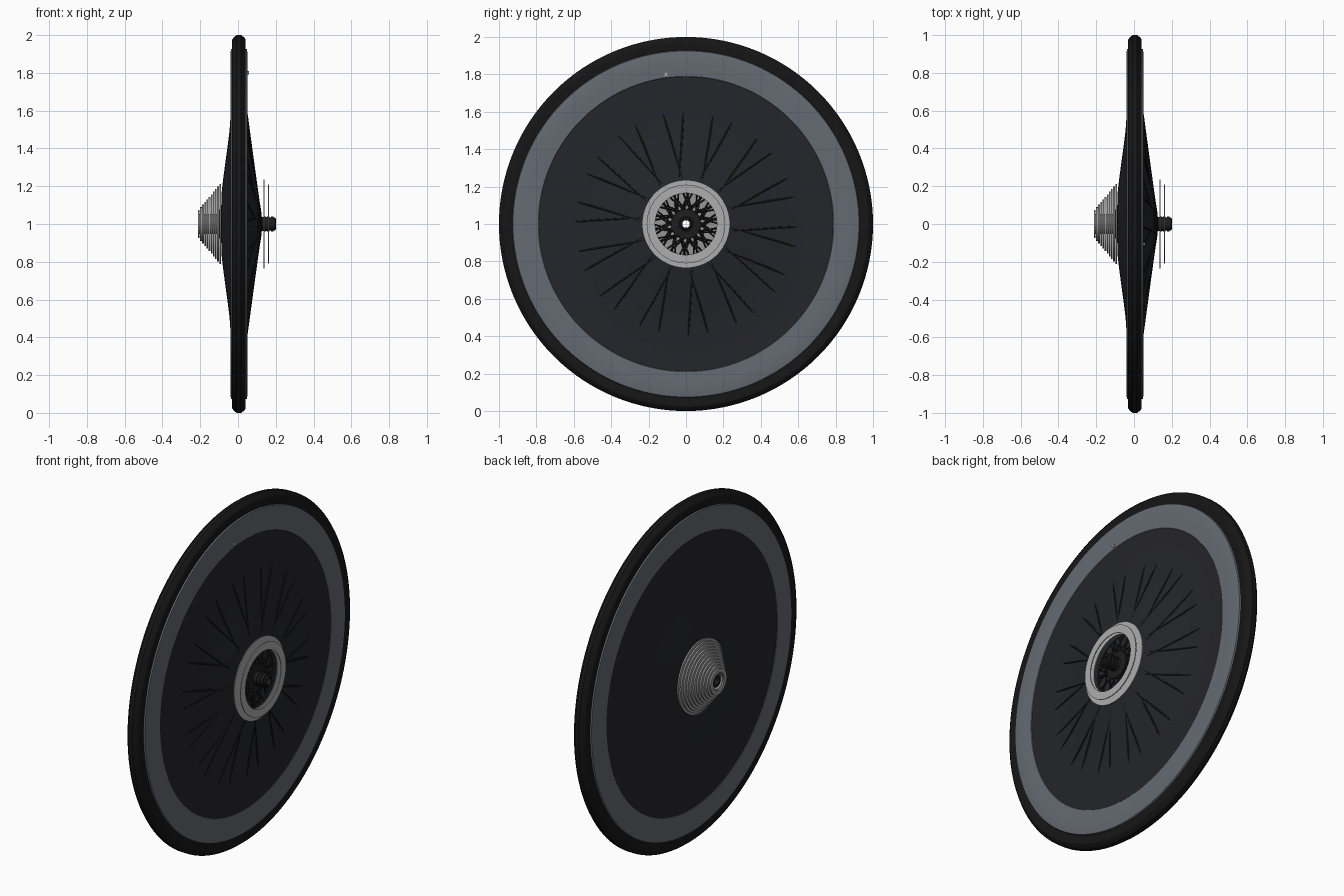
import bpy, bmesh, math
from mathutils import Vector

if "Cube" in bpy.data.objects:
    bpy.data.objects.remove(bpy.data.objects["Cube"])

CX = 0.005  # wheel mid-plane


def material(name, r, g, b):
    m = bpy.data.materials.new(name)
    m.diffuse_color = (r, g, b, 1)
    m.use_nodes = True
    m.node_tree.nodes["Principled BSDF"].inputs["Base Color"].default_value = m.diffuse_color
    return m


RUBBER = material("rubber", 0.008, 0.008, 0.008)
CARBON = material("carbon", 0.018, 0.019, 0.023)
SLATE = material("slate", 0.13, 0.145, 0.17)
BLACK = material("black_metal", 0.012, 0.012, 0.013)
STEEL = material("steel", 0.42, 0.42, 0.43)
GEAR = material("gear", 0.3, 0.3, 0.3)


def finish(name, bm, mat, smooth=True):
    bmesh.ops.recalc_face_normals(bm, faces=bm.faces)
    me = bpy.data.meshes.new(name)
    bm.to_mesh(me)
    bm.free()
    me.materials.append(mat)
    ob = bpy.data.objects.new(name, me)
    bpy.context.collection.objects.link(ob)
    if smooth:
        bpy.ops.object.select_all(action='DESELECT')
        ob.select_set(True)
        bpy.context.view_layer.objects.active = ob
        bpy.ops.object.shade_smooth_by_angle(angle=math.radians(30))
    return ob


def lathe(name, profile, mat, n=128, closed=True):
    """Spin (x, radius) points round the axle line."""
    bm = bmesh.new()
    rings = []
    for i in range(n):
        a = 2 * math.pi * i / n
        rings.append([bm.verts.new((x, r * math.cos(a), 1 + r * math.sin(a))) for x, r in profile])
    count = len(profile)
    for i in range(n):
        p, q = rings[i], rings[(i + 1) % n]
        for j in range(count if closed else count - 1):
            k = (j + 1) % count
            bm.faces.new((p[j], p[k], q[k], q[j]))
    return finish(name, bm, mat)


def ring(name, x0, x1, r0, r1, mat, n=96):
    return lathe(name, [(x0, r0), (x1, r0), (x1, r1), (x0, r1)], mat, n)


def mirrored(half):
    """Half profile as (offset, radius), reflected about the mid-plane."""
    return [(CX + x, r) for x, r in half] + [(CX - x, r) for x, r in reversed(half)]


# tyre and rim
lathe("tyre", mirrored([(0.03, 0.91), (0.036, 0.935), (0.036, 0.975), (0.028, 0.988), (0.012, 1.0)]), RUBBER)
lathe("rim", mirrored([(0.04, 0.785), (0.044, 0.79), (0.046, 0.85), (0.046, 0.90), (0.042, 0.925), (0.03, 0.93)]), SLATE)

# lens-shaped disc covers, open around the hub
for label, s in (("right", 1), ("left", -1)):
    prof = [(0.042, 0.80), (0.043, 0.70), (0.044, 0.58), (0.052, 0.49),
            (0.066, 0.40), (0.081, 0.31), (0.094, 0.23), (0.102, 0.17)]
    k = 1.0 if s > 0 else 0.82
    pts = [(CX + s * (0.042 + (x - 0.042) * k), r) for x, r in prof]
    inner = [(x - s * 0.006, r) for x, r in reversed(pts)]
    lathe(label + "_disc_cover", pts + inner, CARBON)


def rod(bm, a, b, rad, n=6):
    a, b = Vector(a), Vector(b)
    d = (b - a).normalized()
    u = d.orthogonal().normalized()
    v = d.cross(u)
    ends = []
    for p in (a, b):
        ends.append([bm.verts.new(p + rad * (math.cos(2 * math.pi * i / n) * u + math.sin(2 * math.pi * i / n) * v))
                     for i in range(n)])
    for i in range(n):
        j = (i + 1) % n
        bm.faces.new((ends[0][i], ends[0][j], ends[1][j], ends[1][i]))
    bm.faces.new(ends[0])
    bm.faces.new(ends[1])


# crossed spokes breaking through the covers
bm = bmesh.new()
COUNT = 28
for i in range(COUNT):
    for s, hub_x in ((1, 0.118), (-1, -0.088)):
        a = 2 * math.pi * (i + 0.25 * (1 - s)) / COUNT
        h = a + (0.75 if i % 2 else -0.75)
        rod(bm, (hub_x, 0.07 * math.cos(h), 1 + 0.07 * math.sin(h)),
            (CX + s * 0.012, 0.80 * math.cos(a), 1 + 0.80 * math.sin(a)), 0.005)
finish("spokes", bm, BLACK)

# hub shell with flanges and a through bore
lathe("hub", [(-0.2, 0.02), (-0.2, 0.035), (-0.1, 0.04), (-0.1, 0.078), (-0.08, 0.078), (-0.07, 0.045),
              (0.08, 0.045), (0.108, 0.078), (0.122, 0.078), (0.126, 0.038), (0.195, 0.034),
              (0.202, 0.028), (0.202, 0.02)], BLACK, 48)
for i, x in enumerate((0.135, 0.153, 0.175)):
    ring("hub_collar_%d" % (i + 1), x, x + 0.013, 0.03, 0.041, BLACK, 48)

# pair of brake rotors
ring("large_brake_rotor", 0.135, 0.14, 0.165, 0.235, STEEL)
ring("small_brake_rotor", 0.159, 0.164, 0.165, 0.21, STEEL)

# stepped sprocket stack
N = 11
for i in range(N):
    t = i / (N - 1)
    x = -0.09 - 0.113 * t
    ring("sprocket_%d" % (i + 1), x - 0.009, x, 0.05, 0.212 - 0.137 * t, GEAR, 64)
ring("sprocket_carrier", -0.205, -0.09, 0.044, 0.052, GEAR, 48)

# valve on the rim
bm = bmesh.new()
rod(bm, (0.04, -0.107, 1.8), (0.057, -0.107, 1.8), 0.009, 12)
finish("valve", bm, STEEL)
